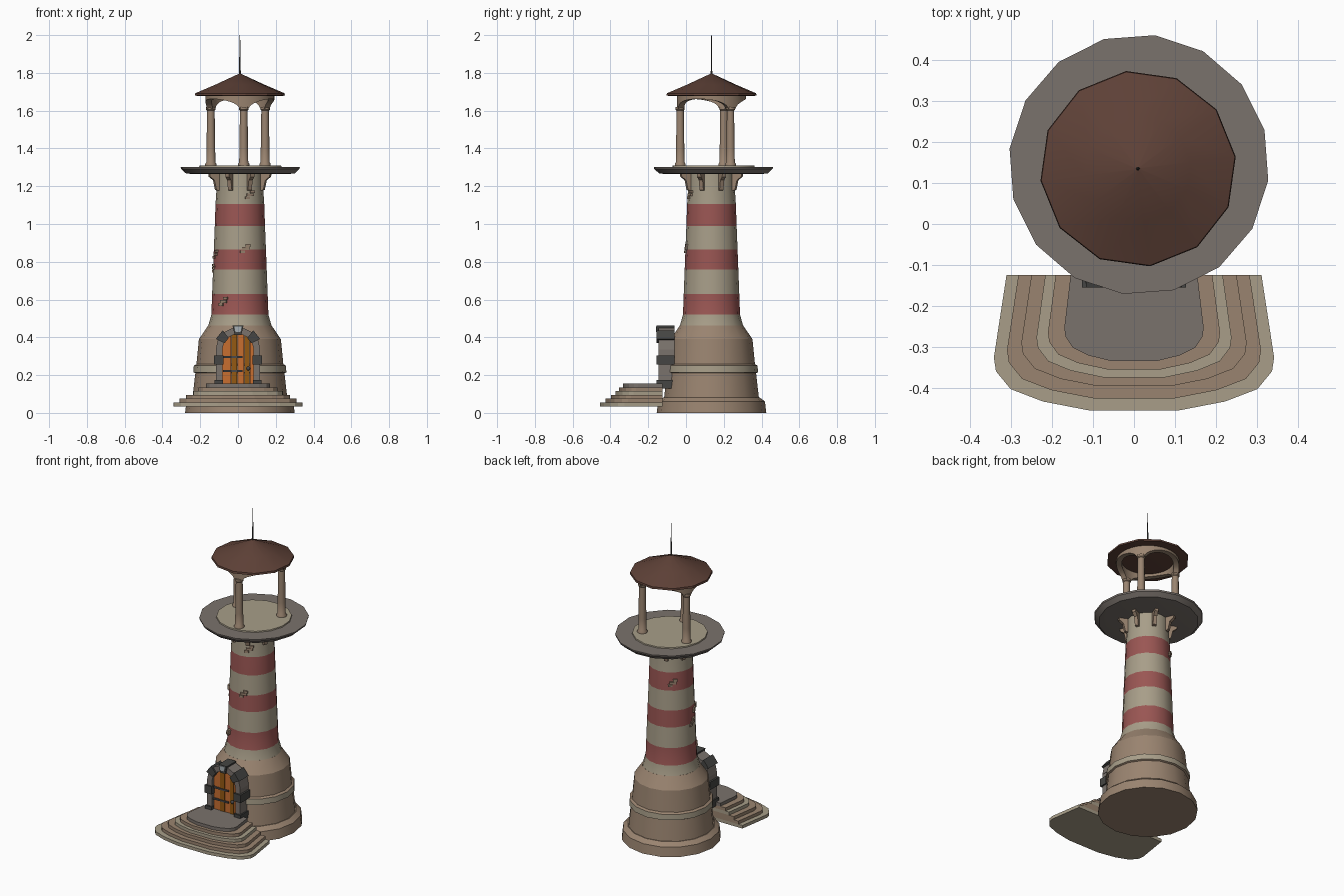
import bpy, bmesh
from math import sin, cos, pi, radians, sqrt
from mathutils import Matrix

if "Cube" in bpy.data.objects:
    bpy.data.objects.remove(bpy.data.objects["Cube"])

CX, CY = 0.01, 0.135          # tower axis


def mat(name, hexcol):
    m = bpy.data.materials.new(name)
    c = [int(hexcol[i:i + 2], 16) / 255 for i in (0, 2, 4)]
    m.diffuse_color = [((v + 0.055) / 1.055) ** 2.4 for v in c] + [1]
    m.use_nodes = True
    m.node_tree.nodes["Principled BSDF"].inputs["Base Color"].default_value = m.diffuse_color
    return m


CREAM, BROWN, RED = mat("cream", "A89E89"), mat("brown_stone", "9A8470"), mat("red", "9A5653")
ROOF, GREY, DARK = mat("roof", "5E4137"), mat("grey_stone", "7A726C"), mat("dark_stone", "454543")
WOOD, WOOD2, IRON = mat("wood", "C86E30"), mat("wood_dark", "955A12"), mat("iron", "4A4A4C")
LIGHT = mat("keystone_light", "A9B0B4")


def finish(name, bm, mats, smooth=None):
    bmesh.ops.recalc_face_normals(bm, faces=bm.faces)
    me = bpy.data.meshes.new(name)
    bm.to_mesh(me)
    bm.free()
    for m in mats:
        me.materials.append(m)
    ob = bpy.data.objects.new(name, me)
    bpy.context.collection.objects.link(ob)
    if smooth:
        bpy.ops.object.select_all(action='DESELECT')
        ob.select_set(True)
        bpy.context.view_layer.objects.active = ob
        bpy.ops.object.shade_smooth_by_angle(angle=radians(smooth))
    return ob


def lathe(name, prof, n, mats, idx=None, c=(CX, CY), phase=0.0, smooth=28):
    """Revolve (r, z) points about a vertical axis; idx = material of each band."""
    bm = bmesh.new()
    rings = [[bm.verts.new((c[0] + r * cos(phase + 2 * pi * k / n),
                            c[1] + r * sin(phase + 2 * pi * k / n), z)) for k in range(n)]
             for r, z in prof]
    for i in range(len(rings) - 1):
        for k in range(n):
            a, b = rings[i], rings[i + 1]
            f = bm.faces.new((a[k], a[(k + 1) % n], b[(k + 1) % n], b[k]))
            f.material_index = idx[i] if idx else 0
    bm.faces.new(rings[0])
    top = bm.faces.new(rings[-1])
    top.material_index = idx[-1] if idx else 0
    return finish(name, bm, mats, smooth)


def prism(name, pts, lo, hi, m, axis='y'):
    """Extrude a 2D outline: (x, z) along y, or (x, y) along z."""
    bm = bmesh.new()
    mk = (lambda p, t: (p[0], t, p[1])) if axis == 'y' else (lambda p, t: (p[0], p[1], t))
    a = [bm.verts.new(mk(p, lo)) for p in pts]
    b = [bm.verts.new(mk(p, hi)) for p in pts]
    bm.faces.new(a)
    bm.faces.new(b)
    for i in range(len(pts)):
        j = (i + 1) % len(pts)
        bm.faces.new((a[i], a[j], b[j], b[i]))
    return finish(name, bm, [m])


def rect(x0, x1, z0, z1):
    return [(x0, z0), (x1, z0), (x1, z1), (x0, z1)]


# Tower: plinth, lower body with moulding, striped shaft
lathe("plinth", [(0.29, 0), (0.283, 0.06), (0.255, 0.082)], 16, [BROWN])
lathe("lower_body", [(0.252, 0.07), (0.236, 0.21), (0.246, 0.215), (0.244, 0.25), (0.23, 0.258),
                     (0.217, 0.39), (0.168, 0.462)], 16, [BROWN, CREAM], [0, 0, 1, 0, 0, 0, 0])
lathe("striped_shaft", [(0.168, 0.46), (0.151, 0.52), (0.147, 0.63), (0.142, 0.76), (0.138, 0.865),
                        (0.133, 0.99), (0.129, 1.105), (0.124, 1.18), (0.124, 1.27)], 16,
      [CREAM, RED], [0, 1, 0, 1, 0, 1, 0, 0])

# Gallery platform, floor and brackets
G = (0.012, 0.145)
lathe("gallery_rim", [(0.25, 1.264), (0.29, 1.268), (0.316, 1.292), (0.318, 1.302)], 16, [GREY],
      c=G, phase=radians(83))
lathe("gallery_floor", [(0.22, 1.30), (0.218, 1.309)], 16, [CREAM], c=G, phase=radians(83))
for k in range(8):
    ob = prism(f"bracket_{k}", [(0.115, 1.27), (0.178, 1.27), (0.174, 1.25), (0.15, 1.232),
                                (0.138, 1.18), (0.115, 1.175)], -0.011, 0.011, BROWN)
    ob.matrix_world = Matrix.Translation((CX, CY, 0)) @ Matrix.Rotation(radians(22.5 + 45 * k), 4, 'Z')

# Lantern room: three columns carrying an arcade ring
A0 = -83
for k in range(3):
    a = radians(A0 + 120 * k)
    lathe(f"column_{k}", [(0.03, 1.305), (0.03, 1.318), (0.024, 1.327), (0.023, 1.4), (0.02, 1.6),
                          (0.025, 1.605), (0.025, 1.62)], 10, [BROWN],
          c=(CX + 0.167 * cos(a), CY + 0.167 * sin(a)), smooth=40)

bm = bmesh.new()
rows, N = [], 60
for k in range(N):
    deg = 360 * k / N
    d = abs(deg % 120 - 60) / 53              # 0 at arch crown, >1 over a column
    z = 1.607 + 0.055 * sqrt(max(0, 1 - d * d))
    a = radians(A0 + deg)
    rows.append([bm.verts.new((CX + r * cos(a), CY + r * sin(a), h))
                 for r, h in ((0.182, z), (0.182, 1.682), (0.15, 1.682), (0.15, z))])
for k in range(N):
    p, q = rows[k], rows[(k + 1) % N]
    for i in range(4):
        j = (i + 1) % 4
        bm.faces.new((p[i], p[j], q[j], q[i]))
finish("arcade_ring", bm, [BROWN], 30)

# Roof and finial
lathe("roof", [(0.225, 1.678), (0.24, 1.68), (0.238, 1.692), (0.13, 1.738), (0.004, 1.796)], 12,
      [ROOF], phase=radians(97))
lathe("finial", [(0.005, 1.785), (0.0015, 2.0)], 6, [DARK])

# Exposed brick patches on the shaft
for n, (deg, z, r) in enumerate([(-66, 1.155, 0.125), (-79, 0.87, 0.137), (-127, 0.59, 0.148),
                                 (128, 1.04, 0.131), (200, 0.84, 0.138), (184, 0.765, 0.141)]):
    for i, (dx, dz, w) in enumerate([(-0.012, -0.016, 0.026), (0.004, 0, 0.04), (0.016, 0.016, 0.026)]):
        ob = prism(f"brick_{n}_{i}", rect(dx - w / 2, dx + w / 2, z + dz - 0.007, z + dz + 0.007),
                   -r - 0.006, -r + 0.02, BROWN)
        ob.matrix_world = Matrix.Translation((CX, CY, 0)) @ Matrix.Rotation(radians(deg + 90), 4, 'Z')

# Entrance steps: stacked rounded slabs
half = [(0.91, 0), (1, 0.6), (0.985, 0.7), (0.88, 0.83), (0.65, 0.92), (0.32, 0.985)]
steps = [(0.342, -0.46, CREAM), (0.31, -0.43, BROWN), (0.275, -0.4, BROWN), (0.238, -0.378, CREAM),
         (0.21, -0.358, BROWN), (0.17, -0.338, GREY)]
for i, (w, f, m) in enumerate(steps):
    out = [(s * x * w, -0.125 + t * (f + 0.125)) for s, h in ((-1, half), (1, half[::-1])) for x, t in h]
    prism(f"step_{i}", out, 0.035 + 0.02 * i, 0.055 + 0.02 * i, m, 'z')

# Door planks, straps and knob
AZ, R = 0.335, 0.084
edges = [-0.082, -0.036, -0.003, 0.034, 0.062, 0.082]
for i in range(5):
    x0, x1 = edges[i] + 0.001, edges[i + 1] - 0.001
    xs = [x1 + (x0 - x1) * t / 3 for t in range(4)]
    pts = [(x0, 0.155), (x1, 0.155)] + [(x, AZ + sqrt(max(0, R * R - x * x))) for x in xs]
    prism(f"door_plank_{i}", pts, -0.128 - 0.003 * (i % 2), -0.03, WOOD2 if i % 2 else WOOD)
for z in (0.222, 0.295):
    prism(f"door_strap_{z}", rect(-0.08, 0.025, z - 0.005, z + 0.005), -0.136, -0.12, IRON)
bm = bmesh.new()
bmesh.ops.create_uvsphere(bm, u_segments=8, v_segments=6, radius=0.011,
                          matrix=Matrix.Translation((0.055, -0.136, 0.235)))
finish("door_knob", bm, [IRON], 60)

# Door surround: jamb blocks and arch stones
for s in (-1, 1):
    for i, (z0, z1, xi, xo, y, m) in enumerate([
            (0.13, 0.175, 0.08, 0.125, -0.155, DARK), (0.175, 0.255, 0.083, 0.116, -0.145, GREY),
            (0.255, 0.305, 0.078, 0.127, -0.155, DARK), (0.305, 0.338, 0.083, 0.116, -0.145, GREY)]):
        prism(f"jamb_{s}_{i}", rect(*sorted((s * xi, s * xo)), z0, z1), y, -0.06, m)
for i in range(7):
    dark = i in (1, 3, 5)
    a0, a1 = pi * i / 7, pi * (i + 1) / 7
    ri, ro, y = (0.079, 0.13, -0.155) if dark else (0.083, 0.118, -0.145)
    pts = [(r * cos(a), AZ + r * sin(a)) for r, a in ((ri, a0), (ro, a0), (ro, a1), (ri, a1))]
    prism(f"arch_stone_{i}", pts, y, -0.06, DARK if dark else GREY)
prism("keystone_face", [(-0.013, 0.428), (0.013, 0.428), (0.02, 0.458), (-0.02, 0.458)],
      -0.16, -0.15, LIGHT)
